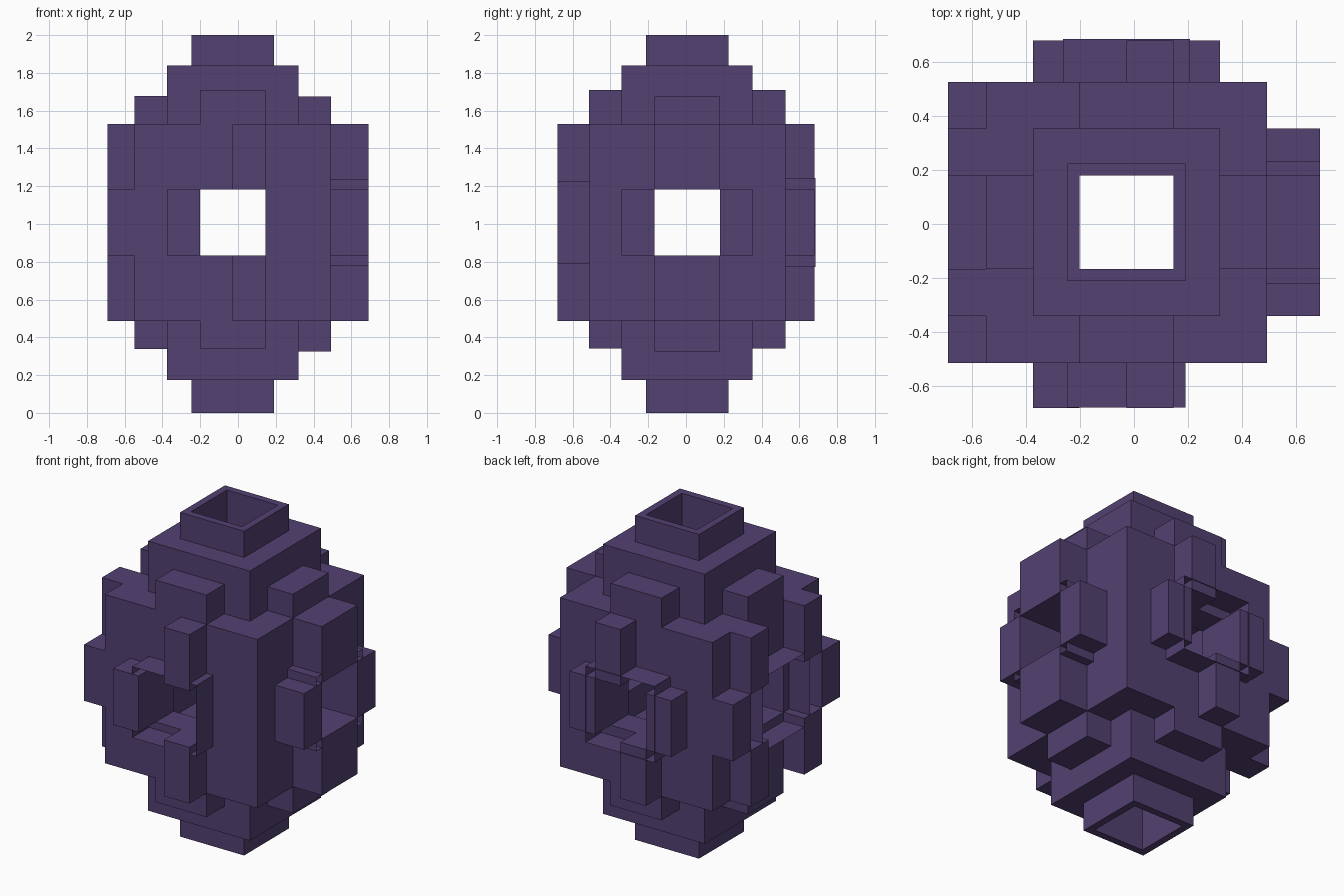
import bpy, bmesh
from mathutils import Vector

if "Cube" in bpy.data.objects:
    bpy.data.objects.remove(bpy.data.objects["Cube"])

CX, CY, CZ = -0.028, 0.006, 1.008      # centre of the hollow core
H = 0.1735                             # half width of tunnels = one grid step

mat = bpy.data.materials.new("dark_violet")
mat.diffuse_color = (0.085, 0.052, 0.165, 1)
mat.use_nodes = True
mat.node_tree.nodes["Principled BSDF"].inputs["Base Color"].default_value = mat.diffuse_color


def finish(name, bm, coloured=True):
    bmesh.ops.recalc_face_normals(bm, faces=bm.faces[:])
    me = bpy.data.meshes.new(name)
    bm.to_mesh(me)
    bm.free()
    ob = bpy.data.objects.new(name, me)
    bpy.context.collection.objects.link(ob)
    if coloured:
        me.materials.append(mat)
    return ob


def box(name, x, y, z, coloured=True):
    bm = bmesh.new()
    bmesh.ops.create_cube(bm, size=1)
    for v in bm.verts:
        v.co = Vector([(r[0] + r[1]) / 2 + c * (r[1] - r[0])
                       for r, c in zip((x, y, z), v.co)])
    return finish(name, bm, coloured)


def collar(name, outer, inner, z0, z1):
    """Square vertical tube with a rim at both ends."""
    bm = bmesh.new()
    sq = ((-1, -1), (1, -1), (1, 1), (-1, 1))
    rings = [[bm.verts.new((CX + a * r, CY + b * r, z)) for a, b in sq]
             for r, z in ((outer, z0), (outer, z1), (inner, z1), (inner, z0))]
    for i in range(4):
        A, B = rings[i], rings[(i + 1) % 4]
        for k in range(4):
            j = (k + 1) % 4
            bm.faces.new((A[k], A[j], B[j], B[k]))
    return finish(name, bm)


def sleeve(name, axis, half, a0, a1):
    """Thin open square sleeve around a side opening."""
    c = (CX, CY, CZ)
    u, w = [i for i in range(3) if i != axis]
    bm = bmesh.new()
    rings = []
    for a in (a0, a1):
        ring = []
        for s, t in ((-1, -1), (1, -1), (1, 1), (-1, 1)):
            p = [0, 0, 0]
            p[axis], p[u], p[w] = a, c[u] + s * half, c[w] + t * half
            ring.append(bm.verts.new(p))
        rings.append(ring)
    for k in range(4):
        j = (k + 1) % 4
        bm.faces.new((rings[0][k], rings[0][j], rings[1][j], rings[1][k]))
    return finish(name, bm)


def span(c, a, b):
    """Range in grid steps around a centre."""
    return (c + a * H, c + b * H)


X = lambda a, b: span(CX, a, b)
Y = lambda a, b: span(CY, a, b)
Z = lambda a, b: span(CZ, a, b)

# hollow core pierced by three tunnels
core = box("core", X(-3, 3), Y(-3, 3), Z(-3, 3))
cutters = [box("cavity_cutter", X(-2, 2), Y(-2, 2), Z(-2, 2), False),
           box("tunnel_x_cutter", X(-5, 5), Y(-1, 1), Z(-1, 1), False),
           box("tunnel_y_cutter", X(-1, 1), Y(-5, 5), Z(-1, 1), False),
           box("tunnel_z_cutter", X(-1, 1), Y(-1, 1), Z(-5, 5), False)]
for c in cutters:
    m = core.modifiers.new(c.name, 'BOOLEAN')
    m.operation, m.solver, m.object = 'DIFFERENCE', 'EXACT', c
bpy.context.view_layer.update()
done = bpy.data.meshes.new_from_object(
    core.evaluated_get(bpy.context.evaluated_depsgraph_get()))
core.modifiers.clear()
core.data = done
for c in cutters:
    bpy.data.objects.remove(c)

# stepped collars above and below
collar("upper_collar", 2 * H, H, Z(0, 3)[1], 1.838)
collar("top_rim", 0.218, H, 1.838, 2.0)
collar("lower_collar", 2 * H, H, 0.175, Z(-3, 0)[0])
collar("bottom_rim", 0.218, H, 0.0, 0.175)

# ledge blocks between core and collars
for nm, xr, yr, lo, hi in (("left", X(-3, -2), Y(-1, 1), 0.338, 1.677),
                           ("right", X(2, 3), Y(-1, 1), 0.325, 1.675),
                           ("front", X(-1, 1), Y(-3, -2), 0.34, 1.71),
                           ("back", X(-1, 1), Y(2, 3), 0.34, 1.71)):
    box(nm + "_upper_ledge", xr, yr, (Z(0, 3)[1], hi))
    box(nm + "_lower_ledge", xr, yr, (lo, Z(-3, 0)[0]))

# front studs
FY = (-0.681, Y(-3, 0)[0])
box("front_upper_stud", X(0, 1), FY, Z(1, 3))
box("front_lower_stud", X(0, 1), FY, Z(-3, -1))
box("front_side_stud", X(-2, -1), FY, Z(-1, 1))

# back studs
BY = (Y(0, 3)[1], 0.68)
box("back_upper_stud", X(0, 1), BY, Z(1, 3))
box("back_lower_stud", X(-1, 0), BY, Z(-3, -1))
for nm, a in (("left", -2), ("right", 1)):
    box("back_%s_stud" % nm, X(a, a + 1), BY, Z(-1, 1))

# right studs
RX = (X(0, 3)[1], 0.69)
box("right_upper_stud", RX, Y(-1, 1), Z(1, 3))
box("right_lower_stud", RX, Y(-1, 1), Z(-3, -1))
for nm, a in (("front", -2), ("back", 1)):
    box("right_%s_stud" % nm, RX, Y(a, a + 1), Z(-1, 1))

# left studs: tall pairs and outer middle blocks
LX = (-0.69, X(-3, 0)[0])
for nm, a, b in (("front", -2, -3), ("back", 1, 2)):
    box("left_%s_upper_stud" % nm, LX, Y(a, a + 1), Z(1, 3))
    box("left_%s_lower_stud" % nm, LX, Y(a, a + 1), Z(-3, -1))
    box("left_%s_middle_stud" % nm, LX, Y(b, b + 1), Z(-1, 1))

# thin sleeves around the side openings
sleeve("front_sleeve", 1, 0.219, -0.68, Y(-3, 0)[0])
sleeve("back_sleeve", 1, 0.235, Y(0, 3)[1], 0.685)
sleeve("right_sleeve", 0, 0.228, X(0, 3)[1], 0.69)
sleeve("left_sleeve", 0, 0.228, -0.69, X(-3, 0)[0])
